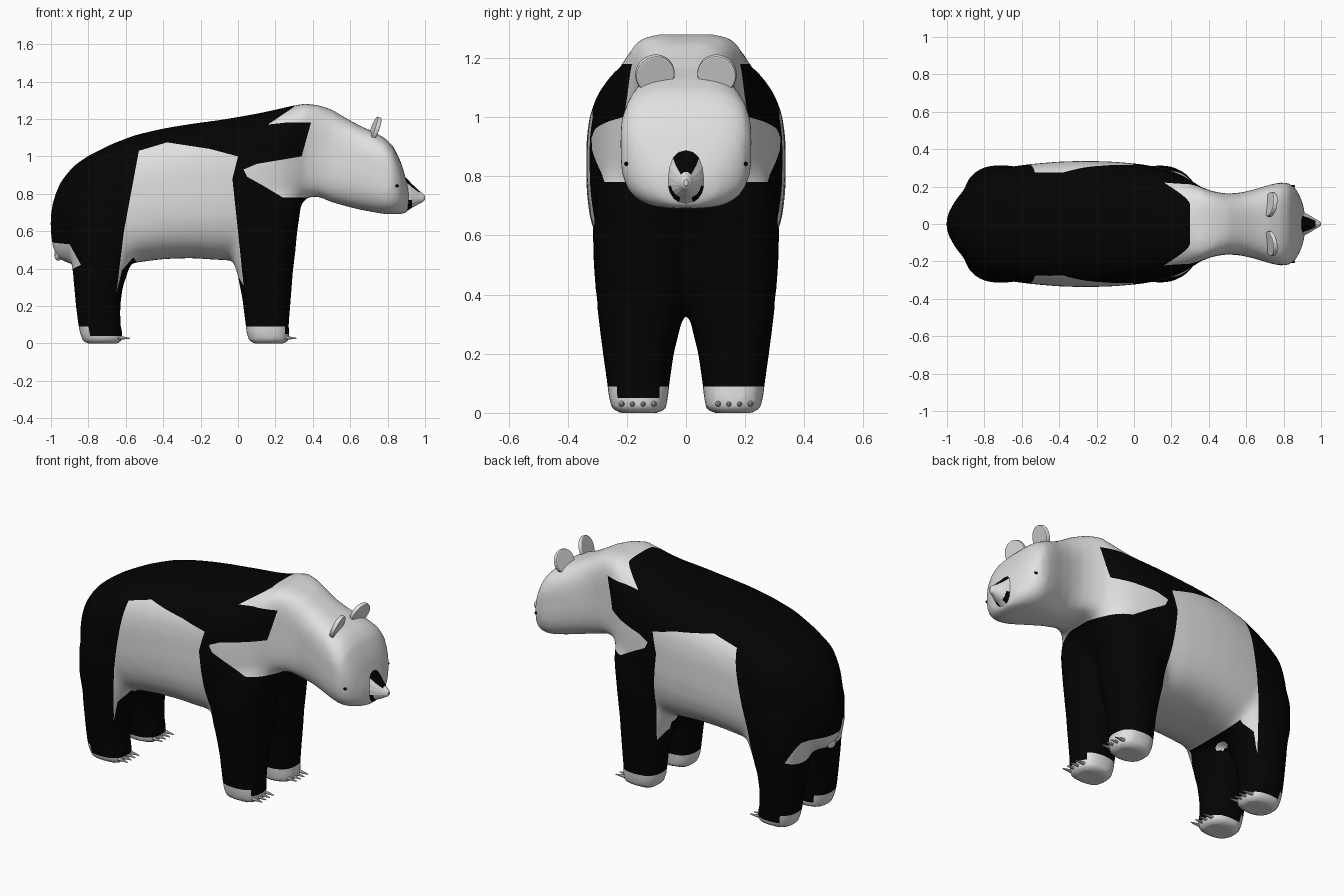
import bpy, bmesh, math
from mathutils import Matrix

if "Cube" in bpy.data.objects:
    bpy.data.objects.remove(bpy.data.objects["Cube"])


def make_mat(name, c):
    m = bpy.data.materials.new(name)
    m.diffuse_color = (*c, 1)
    m.use_nodes = True
    m.node_tree.nodes["Principled BSDF"].inputs["Base Color"].default_value = m.diffuse_color
    return m


LIGHT = make_mat("pale grey fur", (0.75, 0.75, 0.75))
BLACK = make_mat("black fur", (0.001, 0.001, 0.001))

# Pale fur patches, drawn in side view (x, z)
FLANK = [(-.53, 1.03), (-.38, 1.075), (-.15, 1.04), (0, 1.0), (-.03, .88), (0, .6), (.03, .31),
         (-.05, .44), (-.06, .38), (-.5, .38), (-.56, .46), (-.62, .39), (-.65, .27), (-.61, .6)]
HEAD = [(.3, 1.4), (.3, 1.265), (.16, 1.17), (.25, 1.18), (.39, 1.18), (.34, 1.0), (.1, .96),
        (.03, .93), (.05, .89), (.14, .84), (.24, .78), (.4, .78), (.4, .6), (1.1, .6), (1.1, 1.4)]
RUMP = [(-1.1, .55), (-.9, .53), (-.84, .42), (-.9, .39), (-1.1, .42)]
FRONT_FOOT = [(0, -.1), (.4, -.1), (.4, .09), (0, .09)]
REAR_FOOT = [(-.95, -.1), (-.5, -.1), (-.5, .04), (-.79, .04), (-.8, .09), (-.95, .09)]
DARK_TOE = [(.25, .05), (.4, .05), (.4, .12), (.25, .12)]
PATCHES = [FLANK, HEAD, RUMP, FRONT_FOOT, REAR_FOOT]


def inside(poly, x, z):
    hit = False
    for (x1, z1), (x2, z2) in zip(poly, poly[1:] + poly[:1]):
        if (z1 > z) != (z2 > z) and x < x1 + (z - z1) * (x2 - x1) / (z2 - z1):
            hit = not hit
    return hit


def finish(bm, name, rule, smooth=False):
    bmesh.ops.recalc_face_normals(bm, faces=bm.faces[:])
    bm.normal_update()
    for f in bm.faces:
        f.material_index = rule(f)
        f.smooth = smooth
    me = bpy.data.meshes.new(name)
    bm.to_mesh(me)
    bm.free()
    me.materials.append(LIGHT)
    me.materials.append(BLACK)
    ob = bpy.data.objects.new(name, me)
    bpy.context.collection.objects.link(ob)
    return ob


def loft(bm, rings):
    loops = [[bm.verts.new(p) for p in r] for r in rings]
    n = len(loops[0])
    for a, b in zip(loops, loops[1:]):
        for i in range(n):
            j = (i + 1) % n
            bm.faces.new((a[i], a[j], b[j], b[i]))
    bm.faces.new(loops[0])
    bm.faces.new(loops[-1])


def rounded(n, power):
    """Unit superellipse points."""
    pts = []
    for i in range(n):
        a = 2 * math.pi * (i + .5) / n
        c, s = math.cos(a), math.sin(a)
        pts.append((math.copysign(abs(c) ** (2 / power), c), math.copysign(abs(s) ** (2 / power), s)))
    return pts


def cut_patches(bm):
    """Cut the mesh along every patch outline so colour borders are crisp."""
    for poly in PATCHES + [DARK_TOE]:
        for (x1, z1), (x2, z2) in zip(poly, poly[1:] + poly[:1]):
            # only cut faces near this border line
            lo, hi = min(x1, x2) - .06, max(x1, x2) + .06
            zl, zh = min(z1, z2) - .06, max(z1, z2) + .06
            fs = [f for f in bm.faces if any(lo < v.co.x < hi and zl < v.co.z < zh for v in f.verts)]
            es = {e for f in fs for e in f.edges}
            vs = {v for f in fs for v in f.verts}
            bmesh.ops.bisect_plane(bm, geom=list(vs) + list(es) + fs, dist=1e-5,
                                   plane_co=(x1, 0, z1), plane_no=(z2 - z1, 0, x1 - x2))


def fur(f):
    c = f.calc_center_median()
    if c.y < 0 and inside(DARK_TOE, c.x, c.z):
        return 1
    if inside(FLANK, c.x, c.z):
        return 1 if c.z < .4 and abs(c.y) < .15 else 0
    return 0 if any(inside(p, c.x, c.z) for p in PATCHES) else 1


def section_x(x, top, bottom, half, power, n, mid=.55):
    zc = bottom + mid * (top - bottom)
    return [(x, half * u, zc + v * ((top - zc) if v > 0 else (zc - bottom))) for u, v in rounded(n, power)]


def section_z(z, x0, x1, y0, y1, side):
    power = 2.6 if z < .2 else 2.2
    return [((x0 + x1) / 2 + u * (x1 - x0) / 2, side * ((y0 + y1) / 2 + v * (y1 - y0) / 2), z)
            for u, v in rounded(18, power)]


# Body, neck and head: x, top, bottom, half width, squareness
BODY = [(-1.003, .70, .58, .04, 2), (-.985, .78, .48, .075, 2.1), (-.95, .865, .44, .135, 2.2),
        (-.88, .95, .42, .215, 2.4), (-.8, 1.005, .41, .282, 2.6), (-.68, 1.065, .42, .305, 2.8),
        (-.55, 1.115, .43, .322, 3), (-.4, 1.15, .45, .335, 3), (-.25, 1.175, .455, .339, 3),
        (-.1, 1.195, .445, .334, 3), (.05, 1.22, .44, .32, 2.9), (.15, 1.24, .47, .30, 2.7),
        (.24, 1.26, .54, .27, 2.8), (.30, 1.274, .66, .237, 3.4), (.36, 1.282, .78, .197, 4.6),
        (.43, 1.274, .785, .173, 4.4), (.5, 1.252, .755, .163, 3.4), (.57, 1.21, .735, .168, 3),
        (.65, 1.165, .715, .187, 3), (.73, 1.13, .70, .212, 3.2), (.79, 1.095, .69, .224, 3.2),
        (.83, 1.055, .69, .217, 3.1), (.86, .995, .69, .195, 2.8), (.878, .95, .692, .168, 2.6),
        (.9, .87, .697, .12, 2.3), (.914, .82, .73, .06, 2)]
# Legs: z, x back, x front, y inner, y outer
FRONT = [(0, .08, .25, .09, .23), (.015, .06, .27, .068, .25), (.05, .045, .275, .06, .262),
         (.1, .04, .272, .055, .267), (.25, .02, .285, .035, .287), (.35, 0, .292, .003, .3),
         (.45, -.03, .305, -.02, .31), (.6, -.04, .32, -.02, .317), (.75, -.02, .342, -.01, .303),
         (.85, .02, .315, .01, .265), (.95, .08, .25, .04, .2)]
REAR = [(0, -.81, -.64, .09, .23), (.015, -.83, -.62, .068, .25), (.05, -.845, -.615, .06, .262),
        (.1, -.855, -.628, .055, .267), (.2, -.868, -.628, .04, .282), (.3, -.877, -.615, .015, .295),
        (.4, -.887, -.58, -.01, .306), (.5, -.91, -.54, -.015, .315), (.65, -.91, -.5, -.01, .318),
        (.8, -.87, -.52, .03, .285)]

# Fuse torso and legs into one skin, then soften the joins
bm = bmesh.new()
loft(bm, [section_x(*s, 28) for s in BODY])
for side in (-1, 1):
    for table in (FRONT, REAR):
        loft(bm, [section_z(*s, side) for s in table])
body = finish(bm, "body", lambda f: 0)
mod = body.modifiers.new("fuse", 'REMESH')
mod.mode = 'VOXEL'
mod.voxel_size = .018
bpy.context.view_layer.update()
fused = body.evaluated_get(bpy.context.evaluated_depsgraph_get()).to_mesh()
bm = bmesh.new()
bm.from_mesh(fused)
bpy.data.objects.remove(body)
for reps, keep in ((2, lambda p: p.z > .03), (8, lambda p: p.x < .34 and p.z > .36)):
    for _ in range(reps):
        bmesh.ops.smooth_vert(bm, verts=[v for v in bm.verts if keep(v.co)], factor=.5,
                              use_axis_x=True, use_axis_y=True, use_axis_z=True)
cut_patches(bm)
finish(bm, "body_head_and_legs", fur, smooth=True)

# Snout with dark nose markings
SNOUT = [(.85, .905, .70, .066, 2.2), (.9, .885, .705, .066, 2.2), (.93, .852, .725, .052, 2.1),
         (.95, .834, .735, .04, 2), (.97, .815, .747, .027, 2), (.99, .80, .757, .016, 2),
         (1.0, .79, .768, .007, 2)]
bm = bmesh.new()
loft(bm, [section_x(*s, 18, .42) for s in SNOUT])


def snout_rule(f):
    c = f.calc_center_median()
    on_top = f.normal.z > .5 and .87 < c.x < .965
    low_side = c.z < .765 and abs(c.y) > .03 and c.x < .93
    return 1 if on_top or low_side else 0


finish(bm, "snout", snout_rule)

for side, label in ((-1, "right"), (1, "left")):
    # Four claws on each foot
    for kind, toe in (("front", .26), ("rear", -.63)):
        bm = bmesh.new()
        for k in range(4):
            m = Matrix.Translation((toe + .022, side * (.163 + (k - 1.5) * .036), .029))
            m = m @ Matrix.Rotation(math.radians(94), 4, 'Y')
            bmesh.ops.create_cone(bm, cap_ends=True, segments=8, radius1=.011, radius2=.003,
                                  depth=.06, matrix=m)
        finish(bm, f"{kind}_claws_{label}", lambda f: 0)

    # Ear: thin upright disc leaning forward
    bm = bmesh.new()
    m = (Matrix.Translation((.732, side * .105, 1.145)) @ Matrix.Rotation(math.radians(-side * 10), 4, 'Z')
         @ Matrix.Rotation(math.radians(90 + 20), 4, 'Y') @ Matrix.Diagonal((1.0, .97, 1, 1)))
    bmesh.ops.create_cone(bm, cap_ends=True, segments=24, radius1=.069, radius2=.069, depth=.025, matrix=m)
    rim = [e for e in bm.edges if any(len(f.verts) > 4 for f in e.link_faces)]
    bmesh.ops.bevel(bm, geom=rim, offset=.006, segments=2, affect='EDGES', profile=.5)
    finish(bm, f"ear_{label}", lambda f: 0)

    # Eye: small dark spot on the side of the face
    bm = bmesh.new()
    m = Matrix.Translation((.85, side * .202, .842)) @ Matrix.Diagonal((1.2, .8, .8, 1))
    bmesh.ops.create_uvsphere(bm, u_segments=10, v_segments=6, radius=.009, matrix=m)
    finish(bm, f"eye_{label}", lambda f: 1)

# Short tail hanging under the rump
bm = bmesh.new()
m = (Matrix.Translation((-.95, 0, .49)) @ Matrix.Rotation(math.radians(20), 4, 'Y')
     @ Matrix.Diagonal((.028, .045, .05, 1)))
bmesh.ops.create_uvsphere(bm, u_segments=12, v_segments=8, radius=1, matrix=m)
finish(bm, "tail", lambda f: 0)
